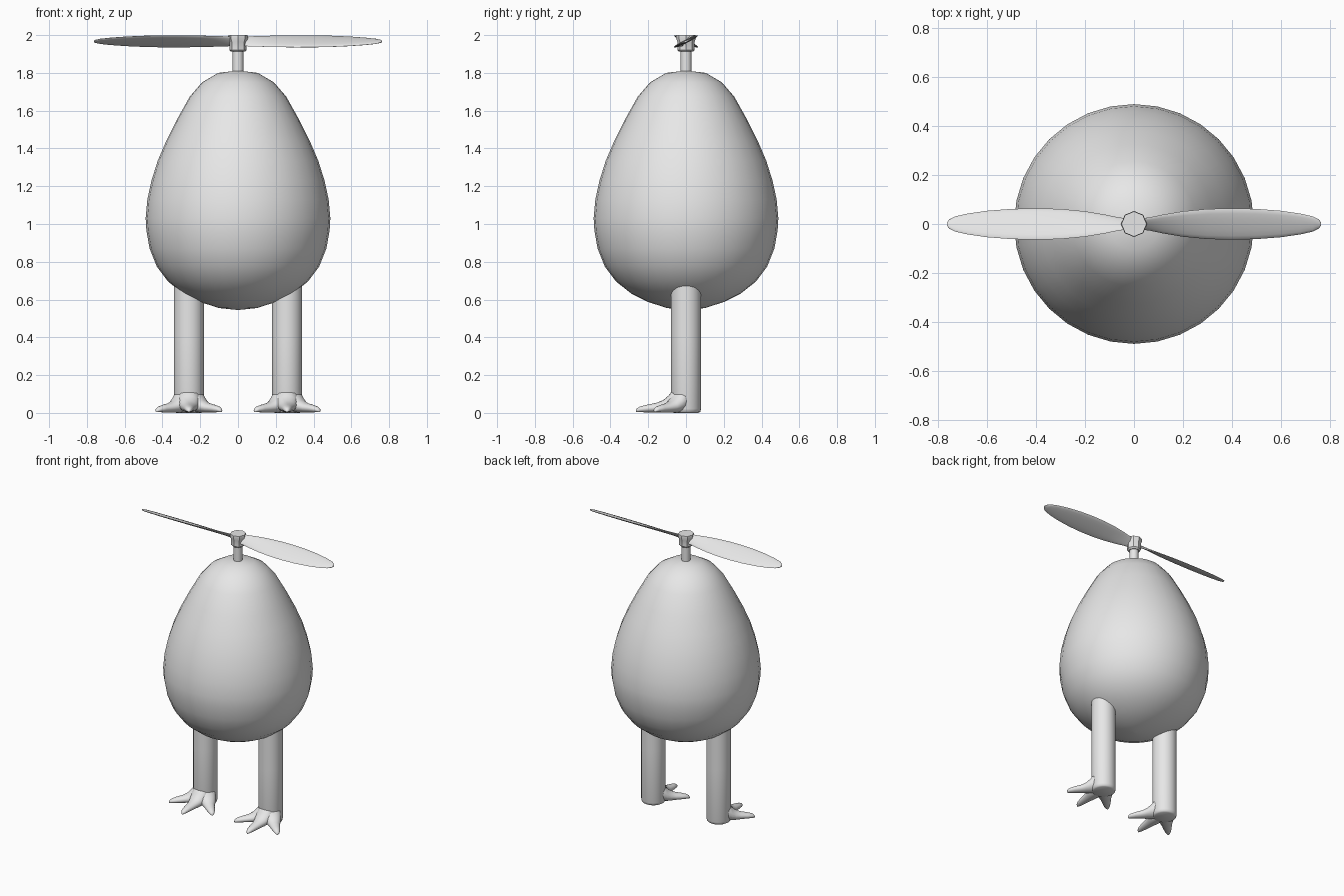
import bpy, bmesh, math
from mathutils import Vector

if "Cube" in bpy.data.objects:
    bpy.data.objects.remove(bpy.data.objects["Cube"])

grey = bpy.data.materials.new("plain grey")
grey.diffuse_color = (0.8, 0.8, 0.8, 1)
grey.use_nodes = True
grey.node_tree.nodes["Principled BSDF"].inputs["Base Color"].default_value = grey.diffuse_color


def loft(name, rings, angle=40):
    """Skin a closed surface through a list of equal-length point rings."""
    bm = bmesh.new()
    loops = [[bm.verts.new(p) for p in ring] for ring in rings]
    n = len(loops[0])
    for a, b in zip(loops, loops[1:]):
        for i in range(n):
            j = (i + 1) % n
            bm.faces.new((a[i], a[j], b[j], b[i]))
    bm.faces.new(loops[0][::-1])
    bm.faces.new(loops[-1])
    bmesh.ops.recalc_face_normals(bm, faces=bm.faces)
    mesh = bpy.data.meshes.new(name)
    bm.to_mesh(mesh)
    bm.free()
    mesh.materials.append(grey)
    obj = bpy.data.objects.new(name, mesh)
    bpy.context.collection.objects.link(obj)
    bpy.ops.object.select_all(action='DESELECT')
    obj.select_set(True)
    bpy.context.view_layer.objects.active = obj
    bpy.ops.object.shade_smooth_by_angle(angle=math.radians(angle))
    return obj


def lathe(name, profile, sides, x=0.0, angle=40):
    """Turn (radius, height) points around a vertical axis."""
    turn = [2 * math.pi * i / sides for i in range(sides)]
    return loft(name, [[(x + r * math.cos(t), r * math.sin(t), z) for t in turn]
                       for r, z in profile], angle)


# Egg body
lathe("egg_body", [
    (0.004, 0.545), (0.10, 0.555), (0.20, 0.587), (0.29, 0.632), (0.37, 0.695),
    (0.43, 0.775), (0.468, 0.87), (0.485, 0.965), (0.489, 1.03), (0.48, 1.13),
    (0.458, 1.23), (0.425, 1.335), (0.38, 1.44), (0.325, 1.55), (0.255, 1.675),
    (0.19, 1.75), (0.105, 1.80), (0.004, 1.812)], 32)

# Rotor shaft and eight-sided hub
lathe("rotor_shaft", [(0.029, 1.78), (0.029, 1.93)], 16)
lathe("rotor_hub", [(0.036, 1.912), (0.046, 1.922), (0.046, 1.965),
                    (0.053, 1.985), (0.051, 2.0)], 8, angle=30)

# Twisted blades: distance along the blade, half chord, pitch in degrees
BLADE = [(0.02, 0.034, 48), (0.06, 0.037, 45), (0.12, 0.048, 36), (0.2, 0.06, 30),
         (0.3, 0.069, 27), (0.4, 0.071, 26), (0.5, 0.068, 25), (0.6, 0.059, 24),
         (0.68, 0.046, 23), (0.73, 0.033, 22), (0.755, 0.019, 21), (0.762, 0.008, 20)]
for name, side in (("right_blade", 1), ("left_blade", -1)):
    rings = []
    for d, chord, pitch in BLADE:
        p = math.radians(pitch)
        thick = 0.004 + 0.07 * chord
        ring = []
        for i in range(16):
            t = 2 * math.pi * i / 16
            u, v = chord * math.cos(t), thick * math.sin(t)
            ring.append((side * d, side * (u * math.cos(p) - v * math.sin(p)),
                         1.967 + u * math.sin(p) + v * math.cos(p)))
        rings.append(ring)
    loft(name, rings, 60)

# Toe shape: fraction of length, half width, height
TOE = [(0.0, 0.06, 0.16), (0.25, 0.058, 0.125), (0.35, 0.054, 0.09),
       (0.46, 0.045, 0.065), (0.6, 0.034, 0.05), (0.78, 0.027, 0.04),
       (0.92, 0.019, 0.03), (0.98, 0.011, 0.02), (1.0, 0.004, 0.01)]


def toe(name, x, direction, length):
    out = Vector((math.sin(direction), -math.cos(direction), 0))
    across = Vector((-out.y, out.x, 0))
    rings = []
    for f, w, h in TOE:
        base = Vector((x, 0, 0.004 * f + h / 2)) + out * (f * length)
        rings.append([base + across * (w * math.cos(t)) + Vector((0, 0, h / 2 * math.sin(t)))
                      for t in [2 * math.pi * i / 16 for i in range(16)]])
    loft(name, rings, 60)


# Legs with three spread toes each
for side, x in (("left", -0.26), ("right", 0.26)):
    lathe(side + "_leg", [(0.066, 0.0), (0.076, 0.006), (0.08, 0.022),
                          (0.08, 0.4), (0.08, 0.74)], 24, x, 60)
    toe(side + "_middle_toe", x, 0.0, 0.265)
    toe(side + "_inner_toe", x, math.radians(-46), 0.24)
    toe(side + "_outer_toe", x, math.radians(46), 0.24)
